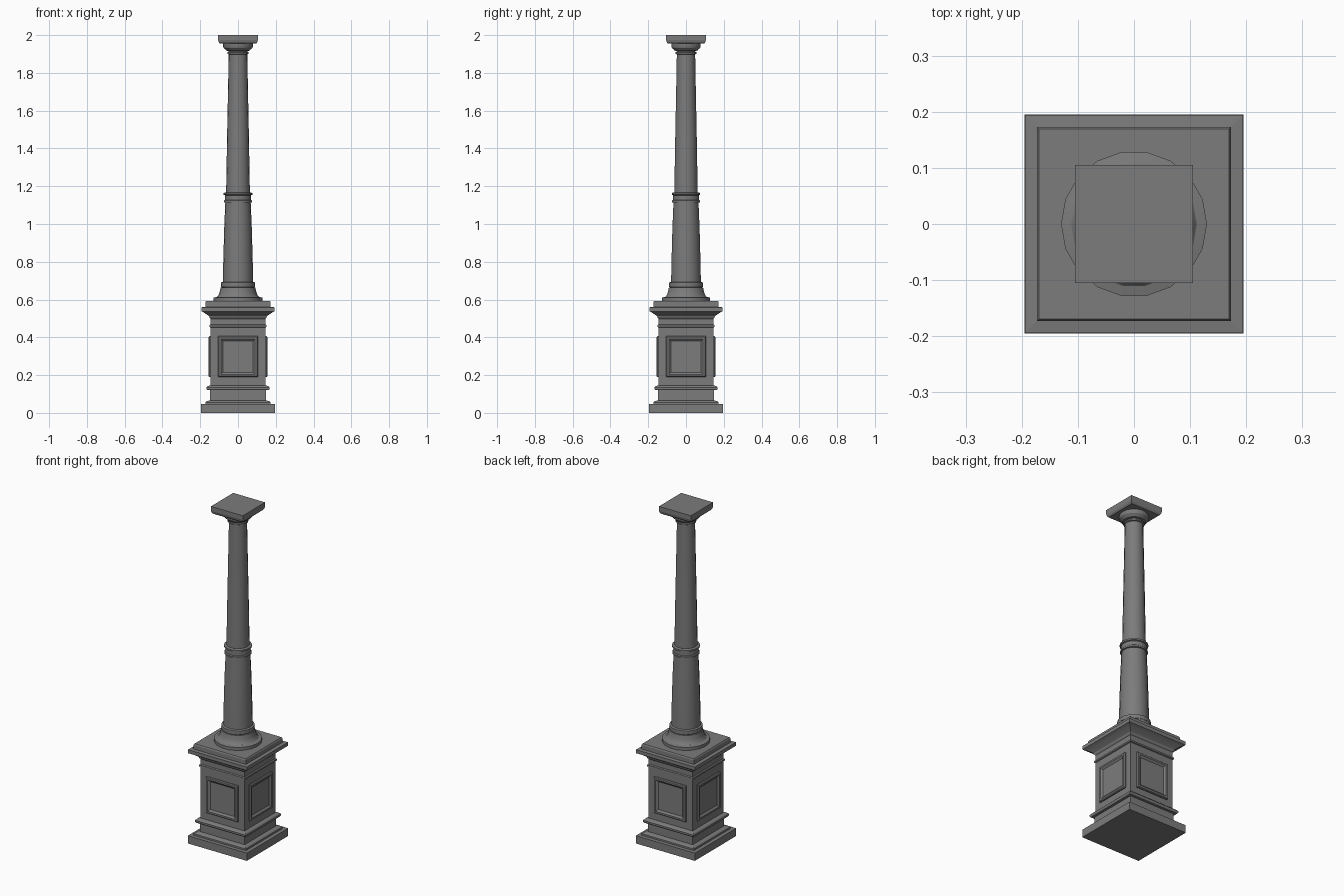
import bpy, bmesh
from math import pi, sin, cos, radians
from mathutils import Matrix

cube = bpy.data.objects.get("Cube")
if cube:
    bpy.data.objects.remove(cube, do_unlink=True)

stone = bpy.data.materials.new("grey_stone")
stone.use_nodes = True
GREY = (0.2, 0.2, 0.2, 1)
stone.diffuse_color = GREY
stone.node_tree.nodes["Principled BSDF"].inputs["Base Color"].default_value = GREY
stone.node_tree.nodes["Principled BSDF"].inputs["Roughness"].default_value = 0.8


def finish(name, bm, smooth=False):
    bmesh.ops.recalc_face_normals(bm, faces=bm.faces[:])
    mesh = bpy.data.meshes.new(name)
    bm.to_mesh(mesh)
    bm.free()
    mesh.materials.append(stone)
    obj = bpy.data.objects.new(name, mesh)
    bpy.context.collection.objects.link(obj)
    if smooth:
        bpy.ops.object.select_all(action="DESELECT")
        obj.select_set(True)
        bpy.context.view_layer.objects.active = obj
        bpy.ops.object.shade_smooth_by_angle(angle=radians(30))
    return obj


def loft(name, profile, sides, smooth=False):
    """Stack rings of (radius, height); four sides use the half width."""
    bm = bmesh.new()
    turn, grow = (pi / 4, 2 ** 0.5) if sides == 4 else (0, 1)
    rings = []
    for r, z in profile:
        angles = [turn + 2 * pi * i / sides for i in range(sides)]
        rings.append([bm.verts.new((grow * r * cos(a), grow * r * sin(a), z)) for a in angles])
    for low, high in zip(rings, rings[1:]):
        for i in range(sides):
            j = (i + 1) % sides
            bm.faces.new((low[i], low[j], high[j], high[i]))
    bm.faces.new(rings[0])
    bm.faces.new(rings[-1])
    return finish(name, bm, smooth)


# Square pedestal
loft("plinth", [(.195, 0), (.195, .046)], 4)
loft("pedestal_base", [(.172, .046), (.172, .056), (.165, .062), (.148, .066), (.148, .12),
                       (.163, .12), (.167, .127), (.167, .135), (.16, .142), (.146, .146)], 4)
loft("pedestal_body", [(.145, .14), (.145, .452), (.151, .455), (.151, .464), (.145, .468),
                       (.145, .50)], 4)
loft("pedestal_cornice", [(.145, .498), (.15, .504), (.153, .512), (.165, .521), (.18, .531),
                          (.19, .536), (.194, .538), (.194, .559), (.173, .561),
                          (.173, .586), (.169, .592)], 4)

# Moulded panel frames on the four faces of the pedestal
FRAME = [(0, .145), (0, .151), (.004, .156), (.014, .156), (.02, .151), (.025, .147)]
for k, side in enumerate(("front", "left", "back", "right")):
    bm = bmesh.new()
    rings = []
    for inset, depth in FRAME:
        w, h = .105 - inset, .108 - inset
        rings.append([bm.verts.new((x * w, -depth, .298 + z * h))
                      for x, z in ((-1, -1), (1, -1), (1, 1), (-1, 1))])
    for a, b in zip(rings, rings[1:]):
        for i in range(4):
            j = (i + 1) % 4
            bm.faces.new((a[i], a[j], b[j], b[i]))
    bm.faces.new(rings[-1])
    bmesh.ops.transform(bm, matrix=Matrix.Rotation(k * pi / 2, 4, "Z"), verts=bm.verts[:])
    finish(side + "_panel", bm)

# Round column
SIDES = 18
loft("column_foot", [(.13, .59), (.13, .61), (.112, .614), (.104, .622), (.097, .64),
                     (.092, .664)], SIDES, True)
loft("foot_ring", [(.085, .664), (.09, .667), (.091, .678), (.09, .69), (.081, .694)],
     SIDES, True)
loft("lower_shaft", [(.08, .69), (.078, .8), (.073, .98), (.067, 1.12)], SIDES, True)
loft("middle_band", [(.066, 1.113), (.074, 1.115), (.074, 1.124), (.069, 1.128), (.069, 1.152),
                     (.076, 1.155), (.076, 1.164), (.064, 1.168)], SIDES, True)
loft("upper_shaft", [(.063, 1.16), (.058, 1.45), (.051, 1.8), (.049, 1.92)], SIDES, True)
loft("neck_ring", [(.05, 1.898), (.056, 1.901), (.056, 1.909), (.051, 1.912)], SIDES, True)
loft("capital", [(.05, 1.916), (.062, 1.918), (.067, 1.925), (.076, 1.932), (.079, 1.94),
                 (.079, 1.957)], SIDES, True)

# Square top slab
loft("abacus", [(.096, 1.955), (.102, 1.963), (.105, 1.974), (.105, 2)], 4)
